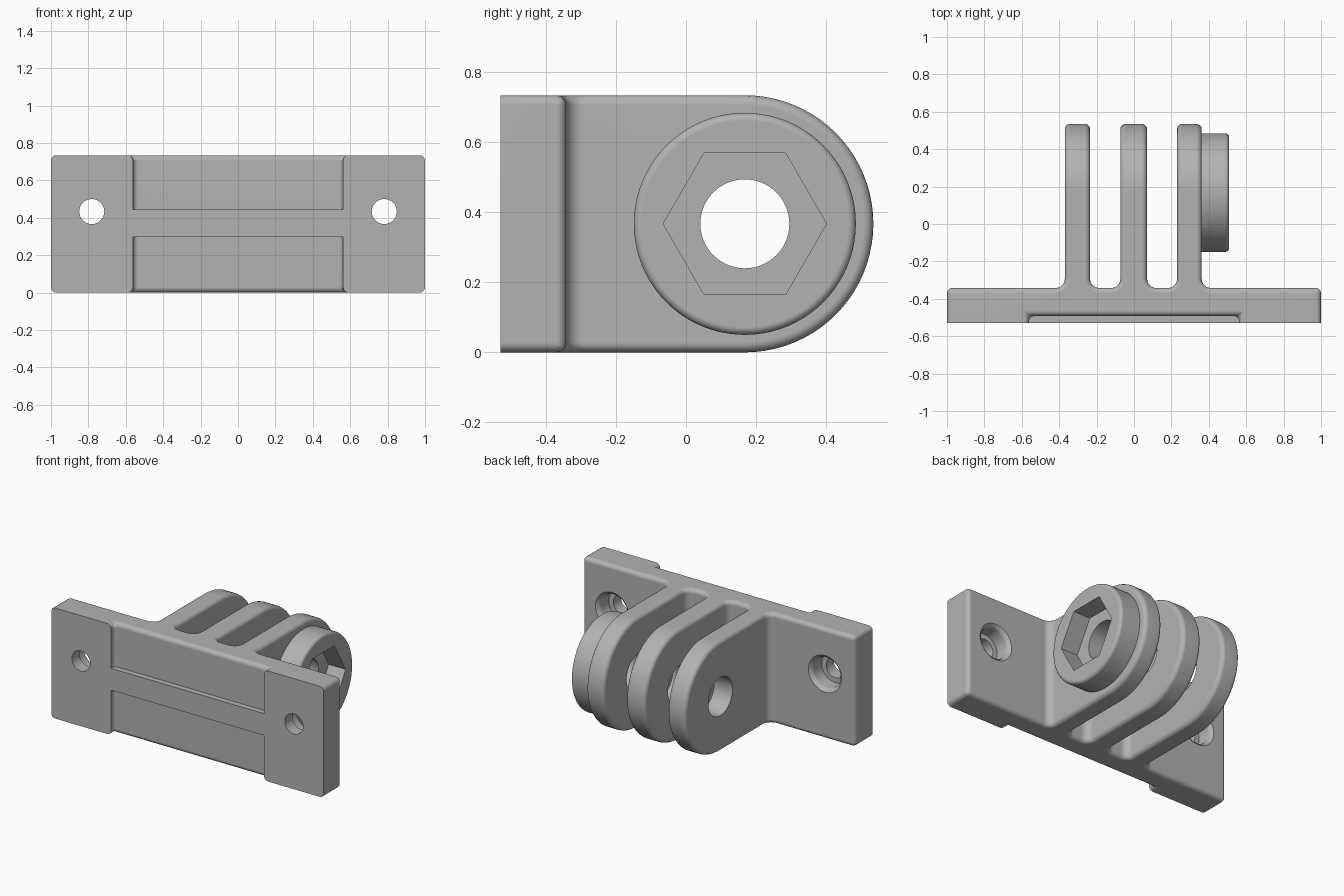
import bpy, bmesh
from math import sin, cos, pi, radians
from mathutils import Matrix, Vector

if "Cube" in bpy.data.objects:
    bpy.data.objects.remove(bpy.data.objects["Cube"], do_unlink=True)

FRONT, BACK, TOP = -0.53, -0.342, 0.734
AXIS_Y, AXIS_Z, ARM_R = 0.168, TOP / 2, TOP / 2
ARMS = ((-0.37, -0.235), (-0.073, 0.07), (0.23, 0.362))

grey = bpy.data.materials.new("plain grey")
grey.use_nodes = True
grey.diffuse_color = (0.45, 0.45, 0.45, 1)
grey.node_tree.nodes["Principled BSDF"].inputs["Base Color"].default_value = grey.diffuse_color


def to_object(bm, name):
    bmesh.ops.recalc_face_normals(bm, faces=bm.faces)
    mesh = bpy.data.meshes.new(name)
    bm.to_mesh(mesh)
    bm.free()
    mesh.materials.append(grey)
    obj = bpy.data.objects.new(name, mesh)
    bpy.context.collection.objects.link(obj)
    return obj


def prism(name, points, push):
    """Extrude a closed outline along a vector."""
    bm = bmesh.new()
    face = bm.faces.new([bm.verts.new(p) for p in points])
    new = bmesh.ops.extrude_face_region(bm, geom=[face])["geom"]
    bmesh.ops.translate(bm, vec=Vector(push), verts=[v for v in new if isinstance(v, bmesh.types.BMVert)])
    return to_object(bm, name)


def box(name, lo, hi):
    return prism(name, [(lo[0], lo[1], lo[2]), (hi[0], lo[1], lo[2]),
                        (hi[0], hi[1], lo[2]), (lo[0], hi[1], lo[2])], (0, 0, hi[2] - lo[2]))


def lathe(name, profile, axis, centre, steps=64):
    """Turn (radius, distance) pairs around the x or y axis into a closed solid."""
    bm = bmesh.new()
    rings = []
    for r, d in profile:
        ring = []
        for i in range(steps):
            u, v = r * cos(2 * pi * i / steps), r * sin(2 * pi * i / steps)
            p = (d, u, v) if axis == "x" else (u, d, v)
            ring.append(bm.verts.new(Vector(p) + Vector(centre)))
        rings.append(ring)
    for a, b in zip(rings, rings[1:]):
        for i in range(steps):
            j = (i + 1) % steps
            bm.faces.new((a[i], a[j], b[j], b[i]))
    bm.faces.new(rings[0])
    bm.faces.new(rings[-1])
    return to_object(bm, name)


def combine(obj, cutter, operation="DIFFERENCE"):
    mod = obj.modifiers.new("cut", "BOOLEAN")
    mod.operation, mod.object, mod.solver = operation, cutter, "EXACT"
    result = bpy.data.meshes.new_from_object(obj.evaluated_get(bpy.context.evaluated_depsgraph_get()))
    obj.modifiers.clear()
    obj.data = result
    bpy.data.objects.remove(cutter, do_unlink=True)


def finish(obj):
    bpy.ops.object.select_all(action="DESELECT")
    obj.select_set(True)
    bpy.context.view_layer.objects.active = obj
    bpy.ops.object.shade_smooth_by_angle(angle=radians(30))
    obj.modifiers.new("even shading", "WEIGHTED_NORMAL").keep_sharp = True


# Comb-shaped plan of plate and three arms, with filleted roots
FILLET = 0.048
comb = [(-1, -0.7), (1, -0.7), (1, BACK)]
quarter = [i * pi / 12 for i in range(7)]
for left, right in reversed(ARMS):
    comb += [(right + FILLET * (1 - sin(a)), BACK + FILLET * (1 - cos(a))) for a in quarter]
    comb += [(right, 0.8), (left, 0.8)]
    comb += [(left - FILLET * (1 - sin(a)), BACK + FILLET * (1 - cos(a))) for a in reversed(quarter)]
comb.append((-1, BACK))
body = prism("mounting_bracket", [(x, y, -0.2) for x, y in comb], (0, 0, 1.2))

# Side outline gives the rounded arm tips
side = [(-1.2, FRONT, TOP), (-1.2, FRONT, 0)]
for i in range(41):
    a = -pi / 2 + pi * i / 40
    side.append((-1.2, AXIS_Y + ARM_R * cos(a), AXIS_Z + ARM_R * sin(a)))
combine(body, prism("side_outline", side, (2.4, 0, 0)), "INTERSECT")

# Two front recesses leaving a middle rib
RIB = (0.298, 0.443)
for low, high in ((-0.5, RIB[0]), (RIB[1], 1.5)):
    combine(body, box("recess", (-0.562, -1, low), (0.562, -0.492, high)))

# Round the edges, leaving the front face and the rib sharp
bm = bmesh.new()
bm.from_mesh(body.data)
bmesh.ops.remove_doubles(bm, verts=bm.verts, dist=0.0001)
bmesh.ops.dissolve_limit(bm, angle_limit=radians(0.5), verts=bm.verts, edges=bm.edges)


def is_round(edge):
    if len(edge.link_faces) != 2 or edge.calc_face_angle() < radians(40):
        return False
    on_front = all(abs(v.co.y - FRONT) < 0.002 for v in edge.verts)
    on_rib = all(v.co.y < -0.48 and RIB[0] - 0.01 < v.co.z < RIB[1] + 0.01 for v in edge.verts)
    return not on_front and not on_rib


bmesh.ops.bevel(bm, geom=[e for e in bm.edges if is_round(e)], offset=0.028, offset_type="OFFSET",
                segments=4, profile=0.5, affect="EDGES", clamp_overlap=True)
bm.to_mesh(body.data)
bm.free()

# Pivot hole through all arms
combine(body, lathe("pivot_hole", [(0.127, -0.8), (0.127, 0.8)], "x", (0, AXIS_Y, AXIS_Z)))

# Counterbored screw holes with a softened rim
screw = [(0.067, -1), (0.067, -0.45), (0.1, -0.45), (0.1, -0.37), (0.106, -0.355), (0.122, BACK), (0.122, -0.3)]
for x in (-0.782, 0.782):
    combine(body, lathe("screw_hole", screw, "y", (x, 0, 0.433), 48))
finish(body)

# Round boss on the left arm with a hexagonal nut pocket
boss_profile = [(0.317, 0.36), (0.317, 0.487)]
boss_profile += [(0.295 + 0.022 * cos(a), 0.487 + 0.022 * sin(a)) for a in quarter[1:]]
boss = lathe("nut_boss", boss_profile, "x", (0, AXIS_Y, AXIS_Z), 80)
combine(boss, lathe("nut_pocket", [(0.233, 0.385), (0.233, 0.7)], "x", (0, AXIS_Y, AXIS_Z), 6))
combine(boss, lathe("bolt_hole", [(0.127, 0.2), (0.127, 0.8)], "x", (0, AXIS_Y, AXIS_Z)))
finish(boss)
